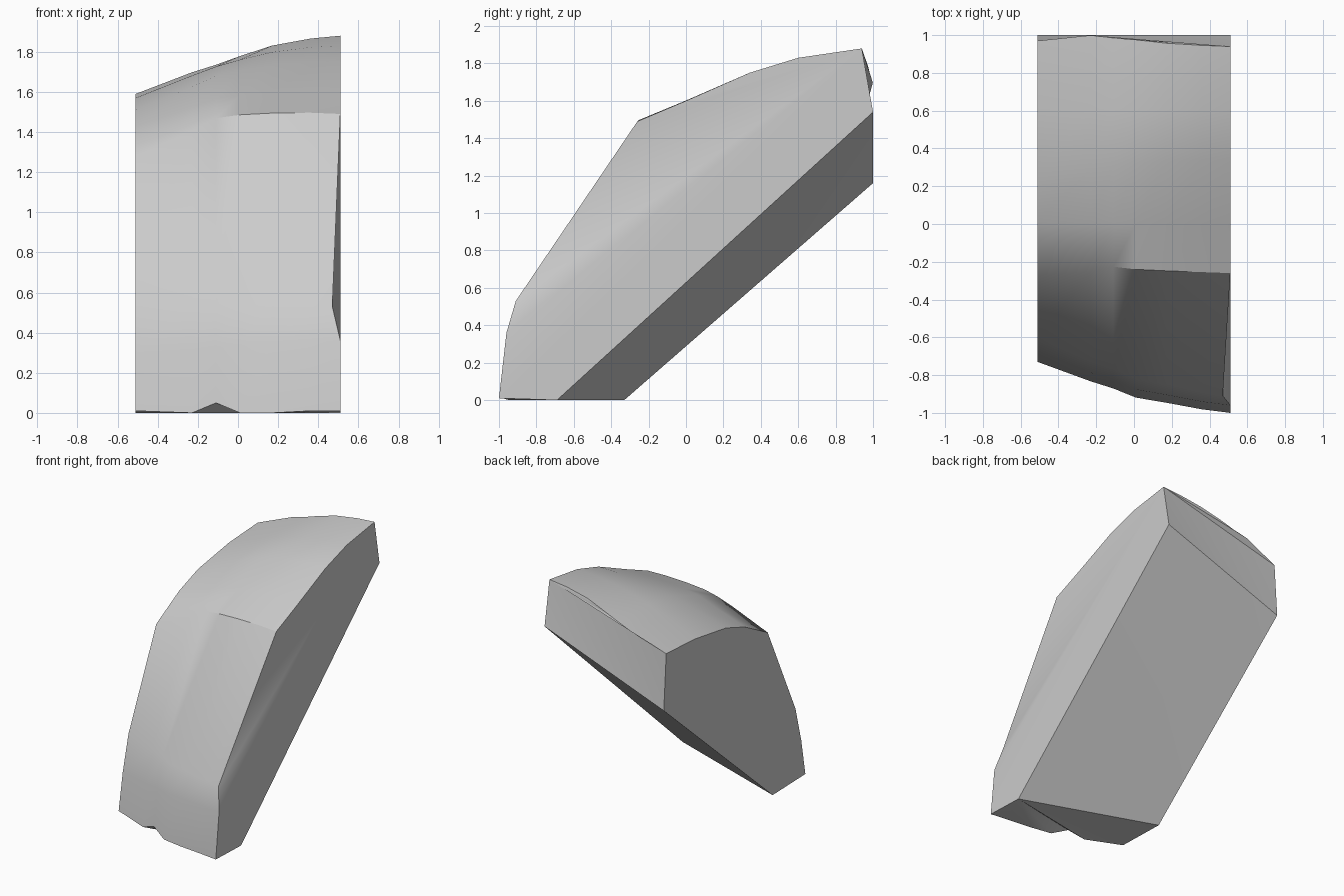
import bpy, bmesh, math

cube = bpy.data.objects.get("Cube")
if cube:
    bpy.data.objects.remove(cube, do_unlink=True)

# Single stone-like colour
grey = bpy.data.materials.new("light grey")
grey.use_nodes = True
colour = (0.6, 0.6, 0.6, 1)
grey.diffuse_color = colour
bsdf = next(n for n in grey.node_tree.nodes if n.type == 'BSDF_PRINCIPLED')
bsdf.inputs["Base Color"].default_value = colour

# Side profiles (y, z) from the front foot over the crease to the back rim
LOW = [(-.73, .01), (-.68, .29), (-.61, .56), (-.27, 1.28),
       (.01, 1.43), (.24, 1.51), (.62, 1.57), (.97, 1.59)]
HIGH = [(-1, .01), (-.96, .36), (-.91, .53), (-.26, 1.49),
        (0, 1.60), (.34, 1.75), (.60, 1.83), (.94, 1.88)]
ROWS, CREASE = len(LOW), 3

# Stations: x, blend weight at foot, crease and back rim, crease y shift, rim y shift
STATIONS = [(-.51, 0, 0, 0, 0, 0),
            (-.23, .38, .60, .37, .01, .04),
            (-.11, .52, .90, .50, .035, .03),
            (.01, .70, .98, .65, .02, .025),
            (.17, .80, 1.02, .83, .012, .012),
            (.36, .93, 1.03, .95, .005, .004),
            (.51, 1, 1, 1, 0, 0)]


def mix(a, b, t):
    return a + (b - a) * t


bm = bmesh.new()
grid = []
for x, foot, crease, rim, crease_y, rim_y in STATIONS:
    line = []
    for r in range(ROWS):
        if r < CREASE:
            w = foot
        else:
            w = mix(crease, rim, (r - CREASE) / (ROWS - 1 - CREASE))
        y, z = mix(LOW[r][0], HIGH[r][0], w), mix(LOW[r][1], HIGH[r][1], w)
        if r == CREASE:
            y += crease_y
        if r == ROWS - 1:
            y += rim_y
        if r == 0 and abs(x) < .3:
            z = .05 if x == -.11 else 0      # small notch in the foot
        px = .47 if (r == 2 and x == .51) else x
        line.append(bm.verts.new((px, y, z)))
    grid.append(line)

# Corners of the sloping underside
foot_low = bm.verts.new((-.51, -.33, 0))
foot_high = bm.verts.new((.51, -.69, 0))
back_low = bm.verts.new((-.51, 1, 1.16))
back_high = bm.verts.new((.51, 1, 1.54))


def fan(apex, rim):
    for a, b in zip(rim, rim[1:]):
        bm.faces.new((apex, a, b))


# Curved front and top
for p, q in zip(grid, grid[1:]):
    for r in range(ROWS - 1):
        bm.faces.new((p[r], q[r], q[r + 1], p[r + 1]))

low, high = grid[0], grid[-1]
bm.faces.new(low + [back_low, foot_low])                         # low side
fan(high[-1], [back_high, foot_high] + high[:-1])                # high side
fan(foot_high, [foot_low] + [g[0] for g in grid])                # foot
fan(high[-1], [back_high, back_low] + [g[-1] for g in grid[:-1]])  # back
bm.faces.new((foot_low, foot_high, back_high))                   # underside
bm.faces.new((foot_low, back_high, back_low))

bmesh.ops.recalc_face_normals(bm, faces=bm.faces[:])
mesh = bpy.data.meshes.new("rock_wedge")
bm.to_mesh(mesh)
bm.free()
mesh.materials.append(grey)
rock = bpy.data.objects.new("rock_wedge", mesh)
bpy.context.collection.objects.link(rock)

# Soft shading, with the crease crisp on the tall part only
bpy.ops.object.select_all(action='DESELECT')
rock.select_set(True)
bpy.context.view_layer.objects.active = rock
bpy.ops.object.shade_smooth_by_angle(angle=math.radians(40))
crease_ids = {i * ROWS + CREASE for i in range(2, len(STATIONS))}
for e in mesh.edges:
    if set(e.vertices) <= crease_ids:
        e.use_edge_sharp = True
